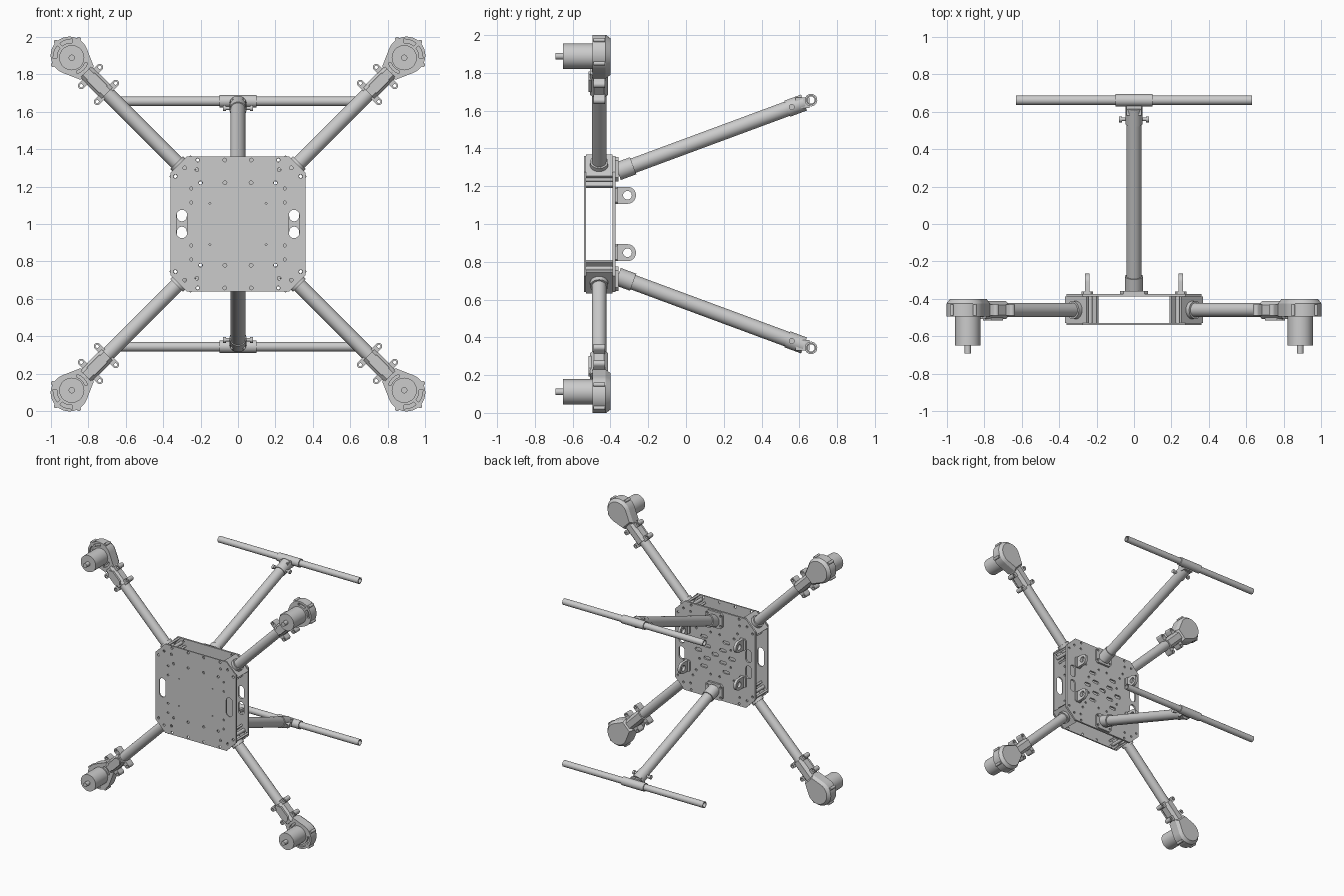
import bpy, bmesh
from math import sin, cos, radians, pi
from mathutils import Matrix, Vector

if "Cube" in bpy.data.objects:
    bpy.data.objects.remove(bpy.data.objects["Cube"])


def frame(deg, y=-0.46):
    # local X/Y lie in the front plane (turned by deg), local Z points to the front
    c, s = cos(radians(deg)), sin(radians(deg))
    return Matrix(((c, -s, 0, 0), (0, 0, -1, y), (s, c, 0, 1), (0, 0, 0, 1)))


SIDE = Matrix(((0, 0, 1, 0), (1, 0, 0, 0), (0, 1, 0, 0), (0, 0, 0, 1)))


def arc(cx, cy, r, a0, a1, n):
    return [(cx + r * cos(radians(a0 + (a1 - a0) * i / n)),
             cy + r * sin(radians(a0 + (a1 - a0) * i / n))) for i in range(n + 1)]


def circle(cx, cy, r, n=32):
    return arc(cx, cy, r, 0, 360, n)[:-1]


def rect(x0, x1, y0, y1, c=0):
    if not c:
        return [(x0, y0), (x1, y0), (x1, y1), (x0, y1)]
    return [(x0 + c, y0), (x1 - c, y0), (x1, y0 + c), (x1, y1 - c),
            (x1 - c, y1), (x0 + c, y1), (x0, y1 - c), (x0, y0 + c)]


def slot(cx, cy, half, r, vertical=True):
    if vertical:
        return arc(cx, cy + half, r, 0, 180, 10) + arc(cx, cy - half, r, 180, 360, 10)
    return arc(cx + half, cy, r, -90, 90, 10) + arc(cx - half, cy, r, 90, 270, 10)


def crescent(cx, cy, r0, r1, a0, a1):
    return arc(cx, cy, r1, a0, a1, 10) + arc(cx, cy, r0, a1, a0, 10)


def solid(name, outline, w0, w1, mat, holes=(), taper=1, pivot=(0, 0)):
    # profile with holes, extruded from w0 to w1; the w1 end may be scaled
    bm = bmesh.new()
    for loop in [outline, *holes]:
        vs = [bm.verts.new((x, y, w0)) for x, y in loop]
        for i, v in enumerate(vs):
            bm.edges.new((v, vs[i - 1]))
    bmesh.ops.triangle_fill(bm, use_beauty=True, edges=bm.edges[:], normal=(0, 0, 1))
    ext = bmesh.ops.extrude_face_region(bm, geom=bm.faces[:])["geom"]
    for v in ext:
        if isinstance(v, bmesh.types.BMVert):
            v.co = (pivot[0] + (v.co.x - pivot[0]) * taper,
                    pivot[1] + (v.co.y - pivot[1]) * taper, w1)
    bmesh.ops.recalc_face_normals(bm, faces=bm.faces[:])
    bmesh.ops.dissolve_limit(bm, angle_limit=0.001, verts=bm.verts[:], edges=bm.edges[:])
    bm.transform(mat)
    me = bpy.data.meshes.new(name)
    bm.to_mesh(me)
    bm.free()
    me.polygons.foreach_set("use_smooth", [True] * len(me.polygons))
    me.set_sharp_from_angle(angle=radians(32))
    ob = bpy.data.objects.new(name, me)
    bpy.context.collection.objects.link(ob)
    return ob


def tube(name, p0, p1, r, inner=0, mat=Matrix(), n=32):
    p0, p1 = Vector(p0), Vector(p1)
    d = p1 - p0
    m = mat @ Matrix.Translation(p0) @ d.to_track_quat('Z', 'Y').to_matrix().to_4x4()
    return solid(name, circle(0, 0, r, n), 0, d.length, m,
                 [circle(0, 0, inner, n)] if inner else [])


def mirrored(points):
    return [(sx * x, sz * z) for x, z in points for sx in (1, -1)
            for sz in ((1, -1) if z else (1,))]


# body plates
body = frame(0)
outline = rect(-0.36, 0.36, -0.36, 0.36, 0.085)
screws = mirrored([(0.07, 0.342), (0.215, 0.342), (0.07, 0.22), (0.2, 0.22),
                   (0.335, 0.255), (0.285, 0.3), (0.22, 0.29)])
small = mirrored([(0.25, 0.19), (0.25, 0.115)])
pins = mirrored([(0.15, 0.11)])
solid("front_plate", outline, 0.07, 0.08, body,
      [circle(x, z, 0.01, 12) for x, z in screws]
      + [circle(x, z, 0.008, 10) for x, z in small]
      + [circle(x, z, 0.005, 8) for x, z in pins]
      + [slot(s * 0.3, 0, 0.048, 0.028) for s in (1, -1)])
back_holes = [slot(x, z, 0.025, 0.026) for x, z in mirrored([(0.3, 0.065)])]
back_holes += [slot(x, z, 0.018, 0.012, False) for x, z in mirrored([(0.1, 0.12), (0.07, 0.05)])]
back_holes += [slot(x, 0, 0.015, 0.014, False) for x in (-0.15, 0, 0.15)]
back_holes += [circle(x, z, 0.009, 10) for x, z in screws
               + mirrored([(0.17, 0.17), (0.14, 0.07), (0.04, 0.17)]) if abs(x) > 0.08 or abs(z) < 0.2]
solid("back_plate", outline, -0.087, -0.072, body, back_holes)

# four arms with their motors
EX = 1.275
teardrop = arc(EX, 0, 0.1, -115, 115, 36) + [(1.14, 0.05), (1.14, -0.05)]
for deg, tag in ((45, "top_right"), (135, "top_left"), (225, "bottom_left"), (315, "bottom_right")):
    m = frame(deg)
    tube(f"arm_tube_{tag}", (0.34, 0, 0), (1.16, 0, 0), 0.038, 0.032, m)
    # socket holding the arm between the plates
    for u in (0.35, 0.425):
        solid(f"arm_socket_wall_{tag}", rect(u, u + 0.015, -0.08, 0.08), -0.072, 0.07, m)
    for v in (-0.062, 0.062):
        tube(f"socket_spacer_{tag}", (0.395, v, -0.072), (0.395, v, 0.07), 0.014, 0, m, 16)
    tube(f"arm_collar_{tag}", (0.365, 0, 0), (0.465, 0, 0), 0.048, 0, m)
    # octagonal clamp with bolt eyes
    ax = m @ Matrix(((0, 0, 1, 0), (1, 0, 0, 0), (0, 1, 0, 0), (0, 0, 0, 1)))
    solid(f"arm_clamp_{tag}", rect(-0.045, 0.045, -0.048, 0.048, 0.022), 0.99, 1.15, ax)
    solid(f"arm_clamp_pad_{tag}", rect(1.0, 1.13, -0.03, 0.03, 0.02), 0.04, 0.056, m)
    for u in (0.995, 1.115):
        for s in (1, -1):
            eye = arc(u, s * 0.07, 0.018, 0 if s > 0 else 180, 180 if s > 0 else 360, 12)
            eye += [(u - s * 0.018, s * 0.03), (u + s * 0.018, s * 0.03)]
            solid(f"clamp_eye_{tag}", eye, -0.03, 0.03, m, [circle(u, s * 0.07, 0.009, 12)])
    # motor mount: chamfered shell, middle and slotted face
    solid(f"motor_mount_{tag}", teardrop, -0.035, 0.018, m)
    solid(f"motor_mount_back_{tag}", teardrop, -0.035, -0.06, m, taper=0.84, pivot=(1.25, 0))
    solid(f"motor_mount_face_{tag}", teardrop, 0.018, 0.035, m,
          [crescent(1.26, 0, 0.078, 0.097, a, a + 42) for a in (6, -48)]
          + [crescent(1.26, 0, 0.078, 0.092, 155, 205)])
    for a in (0, 75, -75):
        x, y = EX + 0.102 * cos(radians(a)), 0.102 * sin(radians(a))
        tube(f"mount_bolt_{tag}", (x, y, -0.03), (x, y, 0.03), 0.011, 0, m, 12)
    tube(f"motor_{tag}", (1.257, 0, 0.02), (1.257, 0, 0.19), 0.067, 0, m, 40)
    tube(f"motor_shaft_{tag}", (1.257, 0, 0.19), (1.257, 0, 0.232), 0.017, 0, m, 20)

# two landing legs, each with a cross bar
for s, tag in ((1, "upper"), (-1, "lower")):
    def at(y, x=0):
        return (x, y, 1 + s * (0.275 + (y + 0.37) * 0.37))
    solid(f"leg_foot_plate_{tag}", [(x, s * z) for x, z in rect(-0.075, 0.075, 0.225, 0.355, 0.02)],
          -0.103, -0.087, body,
          [circle(x, s * z, 0.008, 10) for x in (-0.058, 0.058) for z in (0.25, 0.33)])
    tube(f"leg_socket_{tag}", at(-0.362), at(-0.28), 0.048)
    tube(f"leg_tube_{tag}", at(-0.35), at(0.6), 0.04)
    tube(f"leg_end_collar_{tag}", at(0.535), at(0.625), 0.045)
    solid(f"leg_end_neck_{tag}", [(x, z) for x, z in rect(0.58, 0.655, -0.028, 0.028)],
          -0.04, 0.04, Matrix.Translation((0, 0, at(0.62)[2])) @ SIDE)
    for sx in (1, -1):
        tube(f"collar_bolt_{tag}", at(0.56, sx * 0.03), at(0.56, sx * 0.075), 0.009, n=12)
        tube(f"collar_bolt_head_{tag}", at(0.56, sx * 0.064), at(0.56, sx * 0.08), 0.016, n=12)
    bz = 1 + s * 0.656
    tube(f"bar_sleeve_{tag}", (-0.1, 0.662, bz), (0.1, 0.662, bz), 0.033, 0.024)
    tube(f"cross_bar_{tag}", (-0.63, 0.662, bz), (0.63, 0.662, bz), 0.025, 0.019)

# four hanging lugs on the back plate
for sx in (1, -1):
    for sz in (1, -1):
        z = 1 + sz * 0.152
        lug = [(-0.375, z - 0.045)] + arc(-0.31, z, 0.045, -90, 90, 20) + [(-0.375, z + 0.045)]
        solid("hanging_lug", lug, sx * 0.25 - 0.011, sx * 0.25 + 0.011, SIDE,
              [circle(-0.31, z, 0.023, 24)])
        solid("hanging_lug_base", rect(sx * 0.25 - 0.03, sx * 0.25 + 0.03,
              sz * 0.152 - 0.045, sz * 0.152 + 0.045, 0.01), -0.098, -0.085, body)
